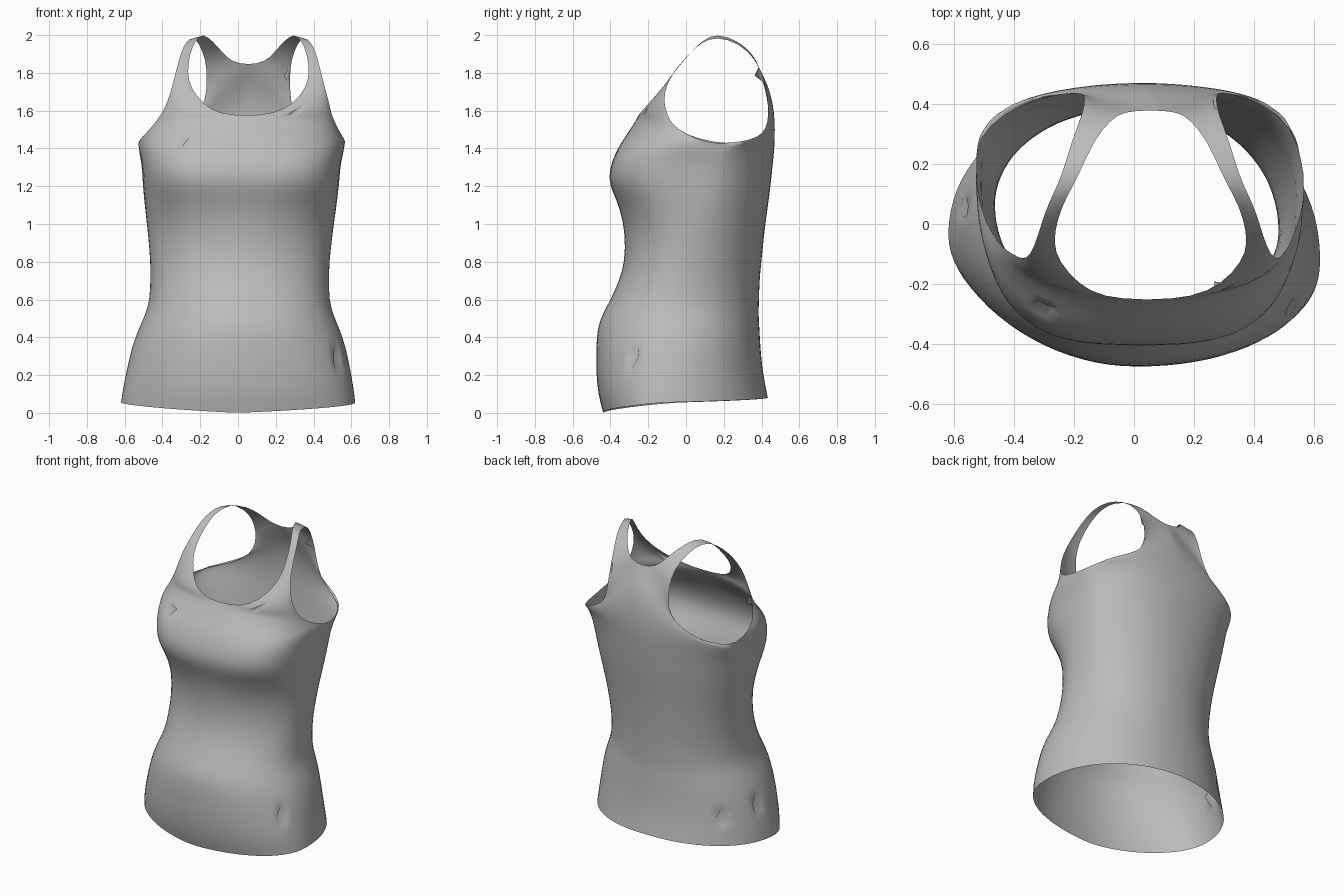
import bpy, bmesh, math
from mathutils import Vector

if "Cube" in bpy.data.objects:
    bpy.data.objects.remove(bpy.data.objects["Cube"], do_unlink=True)

COLUMNS = 10   # faces from the centre line to the side seam

# Torso rows: height, half width, front y, back y
TORSO = [(0, .622, -.44, .435), (.1, .612, -.468, .42), (.22, .592, -.477, .405),
         (.35, .568, -.477, .395), (.45, .532, -.47, .39), (.52, .498, -.445, .385),
         (.6, .477, -.40, .388), (.7, .474, -.355, .39), (.8, .475, -.325, .40),
         (.95, .49, -.323, .415), (1.08, .507, -.35, .432), (1.17, .517, -.39, .445),
         (1.24, .523, -.413, .452), (1.33, .528, -.397, .462), (1.42, .555, -.352, .47)]

# Edges above the armpit: distance from the centre line, y, height
FRONT_ARMHOLE = [(.54, .05, 1.45), (.5, -.04, 1.5), (.475, -.08, 1.54), (.45, -.10, 1.58),
                 (.425, -.12, 1.65), (.4, -.105, 1.74), (.375, -.04, 1.84),
                 (.355, .03, 1.915), (.33, .09, 1.965), (.295, .16, 1.992)]
FRONT_NECK = [(0, -.325, 1.46), (0, -.28, 1.53), (0, -.255, 1.57), (.15, -.245, 1.585),
              (.24, -.2, 1.635), (.305, -.125, 1.72), (.325, -.065, 1.8),
              (.31, .02, 1.905), (.28, .09, 1.975), (.24, .16, 2.01)]
BACK_ARMHOLE = [(.51, .33, 1.44), (.4, .4, 1.47), (.3, .43, 1.52), (.24, .44, 1.6),
                (.22, .43, 1.7), (.22, .41, 1.78), (.225, .37, 1.87),
                (.262, .28, 1.96), (.295, .16, 1.992)]
BACK_NECK = [(0, .472, 1.5), (0, .467, 1.6), (0, .452, 1.68), (0, .425, 1.76),
             (0, .38, 1.84), (.09, .375, 1.86), (.13, .35, 1.9),
             (.19, .28, 1.97), (.24, .16, 2.01)]

# Small snags pulled into the cloth
SNAGS = [(-.33, -.29, 1.44), (.31, -.23, 1.58), (.52, -.28, .3),
         (-.58, .04, .3), (-.47, .28, .25), (.29, .39, 1.8)]


def centre_x(z):
    """The shoulders sit a little to the left of the hips."""
    if z < 1.42:
        return .018 * z / 1.42
    return min(.055, .018 + .03 * (z - 1.42) / .18)


def cross_row(inner, outer, roundness, power):
    """Points from the centre or neck edge out to the side or armhole edge."""
    row = []
    for i in range(COLUMNS + 1):
        t = i / COLUMNS
        angle = t * math.pi / 2
        across = math.sin(angle) ** (2 / power)
        depth = 1 - max(0, math.cos(angle)) ** (2 / power)
        across = t + (across - t) * roundness
        depth = t + (depth - t) * roundness
        row.append(Vector((inner[0] + (outer[0] - inner[0]) * across,
                           inner[1] + (outer[1] - inner[1]) * depth,
                           inner[2] + (outer[2] - inner[2]) * (across + depth) / 2)))
    return row


def quarter_rows(is_front, side):
    """Rows of one quarter of the garment, from hem to shoulder."""
    rows = []
    for z, half, front_y, back_y in TORSO:
        lift = max(0, 1 - z / .3)
        seam_y = -.08 + .28 * (z / 1.42) ** 1.5 - .04 * side
        seam = (half, seam_y, z + .055 * lift)
        if is_front:
            bust = max(0, 1 - abs(z - 1.32) / .32)
            hip = max(0, 1 - z / .7) * side
            rows.append(cross_row((0, front_y, z), seam, 1, 2.1 + 1.2 * bust + .25 * hip))
        else:
            rows.append(cross_row((0, back_y, z + .08 * lift), seam, 1, 2.1))
    neck, armhole = (FRONT_NECK, FRONT_ARMHOLE) if is_front else (BACK_NECK, BACK_ARMHOLE)
    power = 2.6 if is_front else 2.2
    for j, (inner, outer) in enumerate(zip(neck, armhole)):
        rows.append(cross_row(inner, outer, 1 - (j + 1) / len(neck), power))
    return rows


def add_quarter(bm, rows, side):
    grid = [[bm.verts.new((centre_x(p.z) + side * p.x, p.y, p.z)) for p in row]
            for row in rows]
    for low, high in zip(grid, grid[1:]):
        for i in range(COLUMNS):
            bm.faces.new((low[i], low[i + 1], high[i + 1], high[i]))


# Garment shell
bm = bmesh.new()
for is_front in (True, False):
    for side in (-1, 1):
        add_quarter(bm, quarter_rows(is_front, side), side)
bmesh.ops.remove_doubles(bm, verts=bm.verts, dist=.0005)
bmesh.ops.recalc_face_normals(bm, faces=bm.faces)
mesh = bpy.data.meshes.new("tank_top")
bm.to_mesh(mesh)
bm.free()
tank_top = bpy.data.objects.new("tank_top", mesh)
bpy.context.collection.objects.link(tank_top)

# Soft surface, applied so that the snags stay crisp
soft = tank_top.modifiers.new("soft_cloth", 'SUBSURF')
soft.levels = soft.render_levels = 1
graph = bpy.context.evaluated_depsgraph_get()
mesh = bpy.data.meshes.new_from_object(tank_top.evaluated_get(graph))
tank_top.modifiers.clear()
tank_top.data = mesh

# Snags
bm = bmesh.new()
bm.from_mesh(mesh)
inside = [v for v in bm.verts if not v.is_boundary]
for spot in SNAGS:
    vert = min(inside, key=lambda v: (v.co - Vector(spot)).length)
    vert.co -= Vector((vert.co.x, vert.co.y, 0)).normalized() * .05
for face in bm.faces:
    face.smooth = True
bm.to_mesh(mesh)
bm.free()

# Cloth colour
cloth = bpy.data.materials.new("grey_cloth")
cloth.use_nodes = True
grey = (.5, .5, .5, 1)
cloth.diffuse_color = grey
cloth.node_tree.nodes["Principled BSDF"].inputs["Base Color"].default_value = grey
mesh.materials.clear()
mesh.materials.append(cloth)
